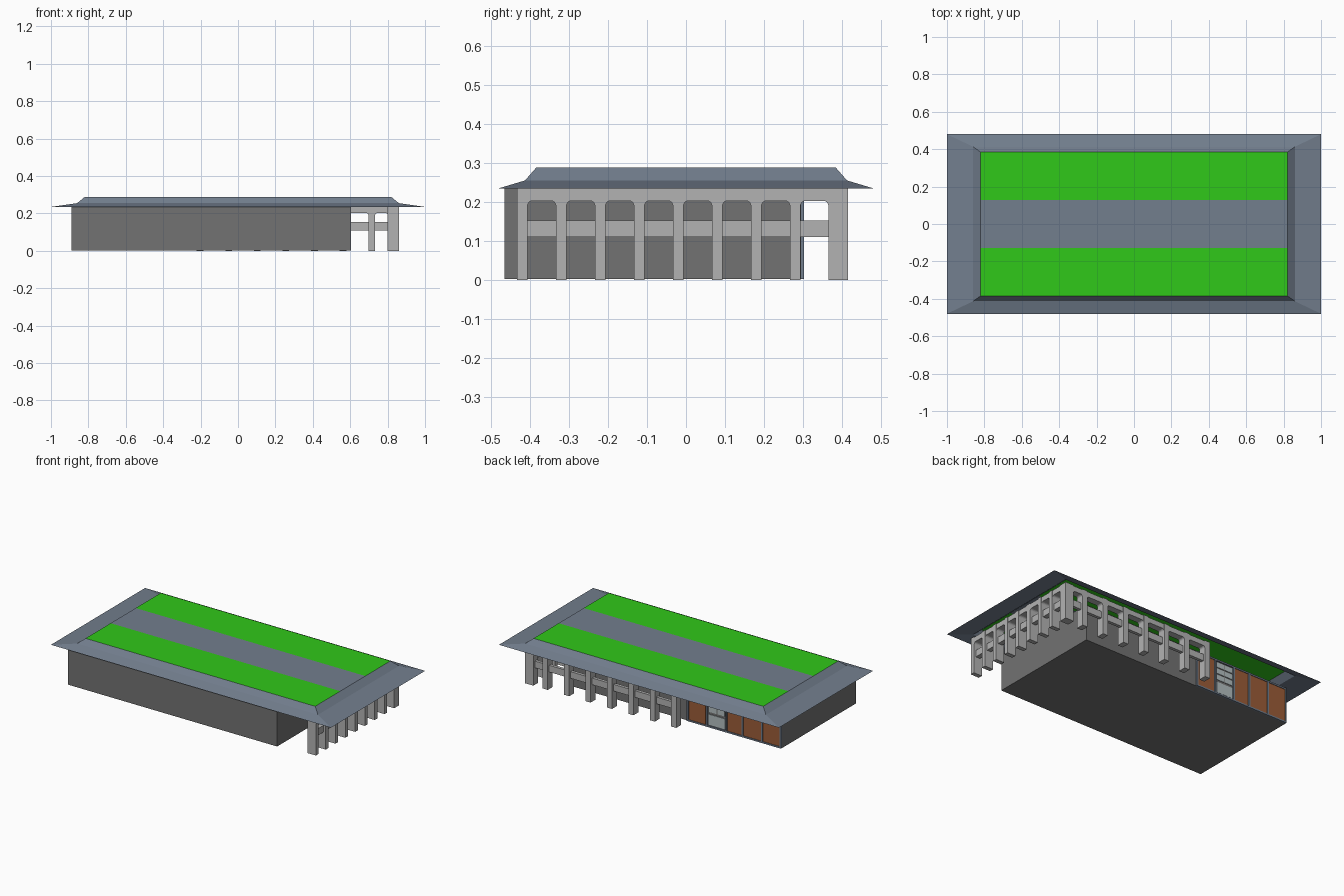
import bpy, bmesh, math

if "Cube" in bpy.data.objects:
    bpy.data.objects.remove(bpy.data.objects["Cube"])


def material(name, rgb):
    m = bpy.data.materials.new(name)
    m.diffuse_color = (*rgb, 1)
    m.use_nodes = True
    m.node_tree.nodes["Principled BSDF"].inputs["Base Color"].default_value = m.diffuse_color
    return m


SLATE = material("slate", (0.17, 0.21, 0.27))
GREEN = material("grass", (0.03, 0.58, 0.01))
WOOD = material("wood", (0.33, 0.11, 0.04))
GLASS = material("glass", (0.45, 0.52, 0.53))
WALL = material("wall", (0.17, 0.17, 0.17))
STONE = material("stone", (0.45, 0.45, 0.45))


def mesh_object(name, verts, faces, mats):
    me = bpy.data.meshes.new(name)
    me.from_pydata(verts, [], faces)
    for m in mats:
        me.materials.append(m)
    ob = bpy.data.objects.new(name, me)
    bpy.context.collection.objects.link(ob)
    return ob


def prism(name, front, back, mat):
    """Closed solid between two matching outlines."""
    n = len(front)
    faces = [list(range(n)), list(range(2 * n - 1, n - 1, -1))]
    faces += [[i, i + n, (i + 1) % n + n, (i + 1) % n] for i in range(n)]
    ob = mesh_object(name, front + back, faces, [mat])
    bm = bmesh.new()
    bm.from_mesh(ob.data)
    bmesh.ops.recalc_face_normals(bm, faces=bm.faces)
    bm.to_mesh(ob.data)
    bm.free()
    return ob


def box(name, x0, x1, y0, y1, z0, z1, mat):
    ring = [(x0, y0), (x1, y0), (x1, y1), (x0, y1)]
    return prism(name, [(x, y, z0) for x, y in ring], [(x, y, z1) for x, y in ring], mat)


# Main building block
box("building_body", -0.89, 0.605, -0.465, 0.295, 0.002, 0.235, WALL)

# Roof: open hipped shell, eave -> break -> flat top
rings = [(1.0, 0.48, 0.235), (0.86, 0.413, 0.255), (0.82, 0.384, 0.288)]
verts, faces = [], []
for a, b, z in rings:
    verts += [(-a, -b, z), (a, -b, z), (a, b, z), (-a, b, z)]
for r in range(2):
    for i in range(4):
        j = (i + 1) % 4
        faces.append([4 * r + i, 4 * r + j, 4 * r + 4 + j, 4 * r + 4 + i])
mesh_object("roof_skirt", verts, faces, [SLATE])

# Flat roof in three strips, planted on both sides
ys = [-0.384, -0.128, 0.128, 0.384]
top = mesh_object("roof_top", [(x, y, 0.288) for y in ys for x in (-0.82, 0.82)],
                  [[2 * i, 2 * i + 1, 2 * i + 3, 2 * i + 2] for i in range(3)], [GREEN, SLATE])
top.data.polygons[1].material_index = 1


# Colonnade bays: rounded header over the opening and a mid-height rail
def bay(name, u0, u1, depth0, depth1, along_x):
    r, z_open, z_top = 0.013, 0.203, 0.236
    prof = [(u0, z_top), (u0, z_open - r)]
    for k in range(1, 5):
        a = math.pi - k * math.pi / 8
        prof.append((u0 + r + r * math.cos(a), z_open - r + r * math.sin(a)))
    prof += [(u0 + u1 - u, z) for u, z in reversed(prof)]

    def put(d):
        return [(u, d, z) if along_x else (d, u, z) for u, z in prof]

    prism(name + "_header", put(depth0), put(depth1), STONE)
    a, b = depth0 + 0.012, depth1 - 0.012
    if along_x:
        box(name + "_rail", u0, u1, a, b, 0.11, 0.153, STONE)
    else:
        box(name + "_rail", a, b, u0, u1, 0.11, 0.153, STONE)


# Corner column shared by both rows
box("corner_column", 0.80, 0.86, 0.365, 0.415, 0, 0.238, STONE)

# Row along the right side
edge = 0.365
for i in range(8):
    y = 0.28 - 0.1 * i
    box(f"side_column_{i}", 0.80, 0.86, y - 0.0135, y + 0.0135, 0, 0.238, STONE)
    bay(f"side_bay_{i}", y + 0.0135, edge, 0.803, 0.857, False)
    edge = y - 0.0135

# Row along the back
edge = 0.80
for i in range(7):
    x = 0.715 - 0.153 * i
    box(f"back_column_{i}", x - 0.018, x + 0.018, 0.365, 0.415, 0, 0.238, STONE)
    bay(f"back_bay_{i}", x + 0.018, edge, 0.368, 0.412, True)
    edge = x - 0.018

# Shopfront on the back wall: timber panels, glazed door, frame
panels = [(-0.88, -0.76), (-0.745, -0.62), (-0.605, -0.505), (-0.35, -0.23)]
for i, (a, b) in enumerate(panels):
    box(f"timber_panel_{i}", a, b, 0.29, 0.299, 0.012, 0.222, WOOD)
for i, x in enumerate((-0.885, -0.7525, -0.6125, -0.4975, -0.36, -0.2225)):
    box(f"frame_post_{i}", x - 0.005, x + 0.005, 0.29, 0.303, 0.002, 0.23, SLATE)
box("frame_sill", -0.89, -0.2175, 0.29, 0.303, 0.002, 0.012, SLATE)
box("frame_head", -0.89, -0.2175, 0.29, 0.303, 0.222, 0.232, SLATE)
box("window_base_panel", -0.488, -0.37, 0.29, 0.299, 0.016, 0.085, GLASS)
for r in range(3):
    for c in range(2):
        x, z = -0.486 + 0.06 * c, 0.1 + 0.041 * r
        box(f"window_pane_{r}_{c}", x, x + 0.053, 0.29, 0.299, z, z + 0.032, GLASS)
